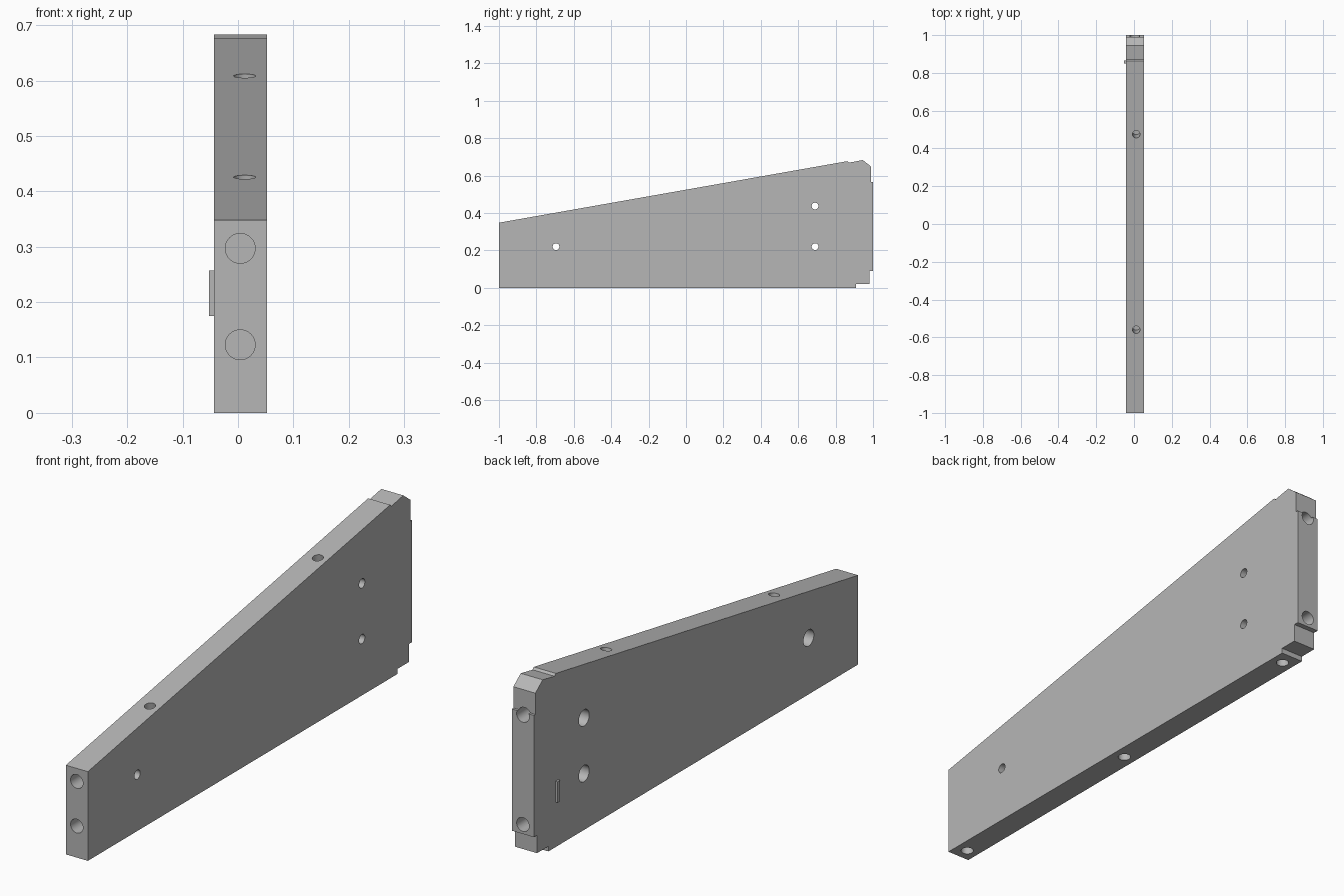
import bpy
import bmesh
from mathutils import Vector

if "Cube" in bpy.data.objects:
    bpy.data.objects.remove(bpy.data.objects["Cube"], do_unlink=True)

# One plain grey for the whole panel
GREY = (0.47, 0.47, 0.47, 1)
grey = bpy.data.materials.new("plain_grey")
grey.use_nodes = True
grey.diffuse_color = GREY
grey.node_tree.nodes["Principled BSDF"].inputs["Base Color"].default_value = GREY

X_RIGHT, X_LEFT = -0.043, 0.052


def add_object(name, bm):
    bmesh.ops.recalc_face_normals(bm, faces=bm.faces)
    mesh = bpy.data.meshes.new(name)
    bm.to_mesh(mesh)
    bm.free()
    mesh.materials.append(grey)
    obj = bpy.data.objects.new(name, mesh)
    bpy.context.collection.objects.link(obj)
    return obj


def extrude_profile(name, points, x0, x1):
    """Extrude a (y, z) outline across the thickness."""
    bm = bmesh.new()
    face = bm.faces.new([bm.verts.new((x0, y, z)) for y, z in points])
    result = bmesh.ops.extrude_face_region(bm, geom=[face])
    moved = [v for v in result["geom"] if isinstance(v, bmesh.types.BMVert)]
    bmesh.ops.translate(bm, verts=moved, vec=(x1 - x0, 0, 0))
    return add_object(name, bm)


def drill(target, position, direction, radius, depth):
    """Cut a round hole that starts at position and runs along direction."""
    axis = Vector(direction).normalized()
    start = Vector(position) - axis * 0.03
    length = depth + 0.03
    bm = bmesh.new()
    bmesh.ops.create_cone(bm, cap_ends=True, segments=32, radius1=radius,
                          radius2=radius, depth=length)
    bm.transform(axis.to_track_quat("Z", "Y").to_matrix().to_4x4())
    bmesh.ops.translate(bm, verts=bm.verts, vec=start + axis * length / 2)
    cutter = add_object("hole_cutter", bm)
    cutter.hide_render = True
    cut = target.modifiers.new("hole", "BOOLEAN")
    cut.object = cutter
    cut.operation = "DIFFERENCE"
    cut.solver = "EXACT"
    return cutter


# Tapered panel with stepped rear corners and a raised rear pad
outline = [(-1, 0), (0.91, 0), (0.91, 0.02), (0.98, 0.02), (0.98, 0.09),
           (1, 0.09), (1, 0.565), (0.99, 0.565), (0.99, 0.648),
           (0.945, 0.683), (0.872, 0.669), (0.864, 0.677), (-1, 0.348)]
panel = extrude_profile("side_panel", outline, X_RIGHT, X_LEFT)
cutters = []

# Counterbored screw holes through the thickness
for y, z in [(-0.695, 0.22), (0.69, 0.22), (0.69, 0.437)]:
    cutters.append(drill(panel, (X_RIGHT, y, z), (1, 0, 0), 0.018, 0.2))
    cutters.append(drill(panel, (X_RIGHT, y, z), (1, 0, 0), 0.032, 0.045))

# Blind dowel holes in the front and rear ends
for z in (0.123, 0.297):
    cutters.append(drill(panel, (0.004, -1, z), (0, 1, 0), 0.027, 0.12))
for z in (0.127, 0.553):
    cutters.append(drill(panel, (0.004, 1, z), (0, -1, 0), 0.027, 0.12))

# Blind holes square to the sloping top edge
slope = (0.677 - 0.348) / 1.864
for y in (-0.56, 0.475):
    z = 0.348 + slope * (y + 1)
    cutters.append(drill(panel, (0.012, y, z), (0, slope, -1), 0.02, 0.1))

# Blind holes in the underside
for y in (-0.95, -0.05, 0.855):
    cutters.append(drill(panel, (0.004, y, 0), (0, 0, 1), 0.023, 0.08))

# Bake the holes and drop the cutters
depsgraph = bpy.context.evaluated_depsgraph_get()
drilled = bpy.data.meshes.new_from_object(panel.evaluated_get(depsgraph))
panel.modifiers.clear()
panel.data = drilled
for cutter in cutters:
    bpy.data.objects.remove(cutter, do_unlink=True)

# Plain raised orientation mark on the right face
extrude_profile("orientation_mark",
                [(0.85, 0.175), (0.865, 0.175), (0.865, 0.257), (0.85, 0.257)],
                -0.052, X_RIGHT + 0.002)

# Smooth bores, crisp edges
bpy.ops.object.select_all(action="DESELECT")
panel.select_set(True)
bpy.context.view_layer.objects.active = panel
bpy.ops.object.shade_smooth_by_angle()
